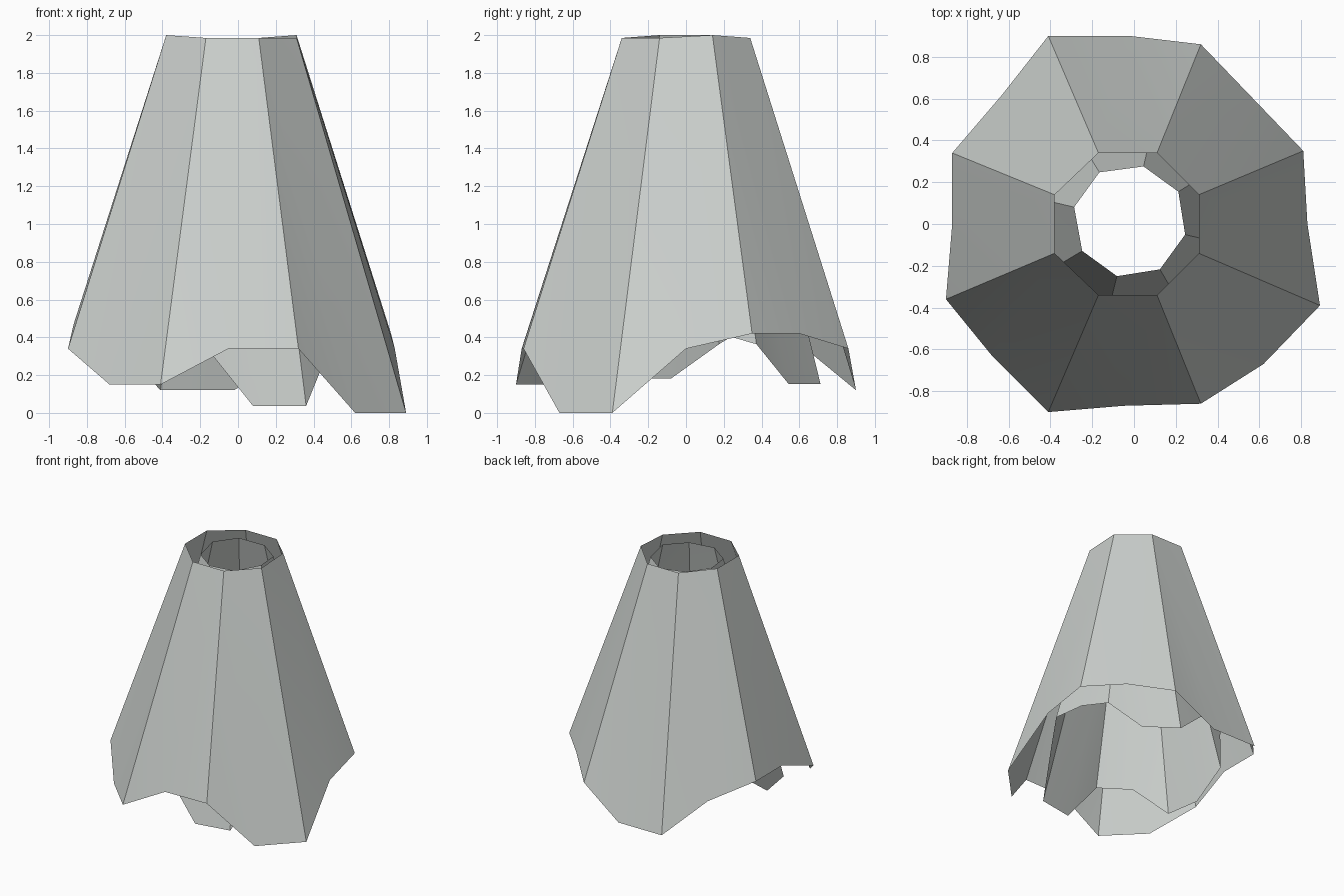
import bpy
import bmesh
from math import radians
from mathutils import Matrix

cube = bpy.data.objects.get("Cube")
if cube:
    bpy.data.objects.remove(cube, do_unlink=True)

grey = bpy.data.materials.new("pale_grey")
colour = (0.60, 0.63, 0.61, 1)
grey.diffuse_color = colour
grey.use_nodes = True
grey.node_tree.nodes["Principled BSDF"].inputs["Base Color"].default_value = colour

# Upper rim: one point per corner, counterclockwise from the front left corner
RIM = [(-.17, -.34, 1.985), (.11, -.34, 1.985), (.31, -.14, 1.985), (.31, .14, 2),
       (.11, .34, 1.985), (-.17, .34, 1.985), (-.38, .14, 2), (-.38, -.14, 2)]

# Ragged hem: each corner followed by the middle of the next panel
HEM = [(-.41, -.90, .15), (-.05, -.87, .34), (.32, -.86, .34), (.62, -.67, 0),
       (.89, -.39, 0), (.83, 0, .34), (.81, .35, .42), (.57, .60, .42),
       (.32, .86, .34), (-.02, .90, .12), (-.41, .90, .12), (-.63, .62, .35),
       (-.87, .34, .47), (-.87, 0, .47), (-.90, -.36, .34), (-.68, -.63, .15)]


def make_skirt(name, transform):
    """Open eight-panel tapering skirt, each panel split to its hem middle."""
    bm = bmesh.new()
    rim = [bm.verts.new(p) for p in RIM]
    hem = [bm.verts.new(p) for p in HEM]
    n = len(rim)
    for i in range(n):
        a, b = rim[i], rim[(i + 1) % n]
        left, mid, right = hem[2 * i], hem[2 * i + 1], hem[(2 * i + 2) % len(hem)]
        for tri in ((a, left, mid), (a, mid, b), (b, mid, right)):
            bm.faces.new(tri)
    bm.transform(transform)
    mesh = bpy.data.meshes.new(name)
    bm.to_mesh(mesh)
    bm.free()
    mesh.materials.append(grey)
    obj = bpy.data.objects.new(name, mesh)
    bpy.context.collection.objects.link(obj)
    bpy.ops.object.select_all(action="DESELECT")
    obj.select_set(True)
    bpy.context.view_layer.objects.active = obj
    bpy.ops.object.shade_smooth_by_angle(angle=radians(25))


# Outer layer, and a narrower turned copy inside it
make_skirt("outer_skirt", Matrix.Identity(4))
make_skirt("inner_skirt", Matrix.Translation((0, 0, .037))
           @ Matrix.Rotation(radians(-36), 4, "Z")
           @ Matrix.Diagonal((.735, .735, .96, 1)))
